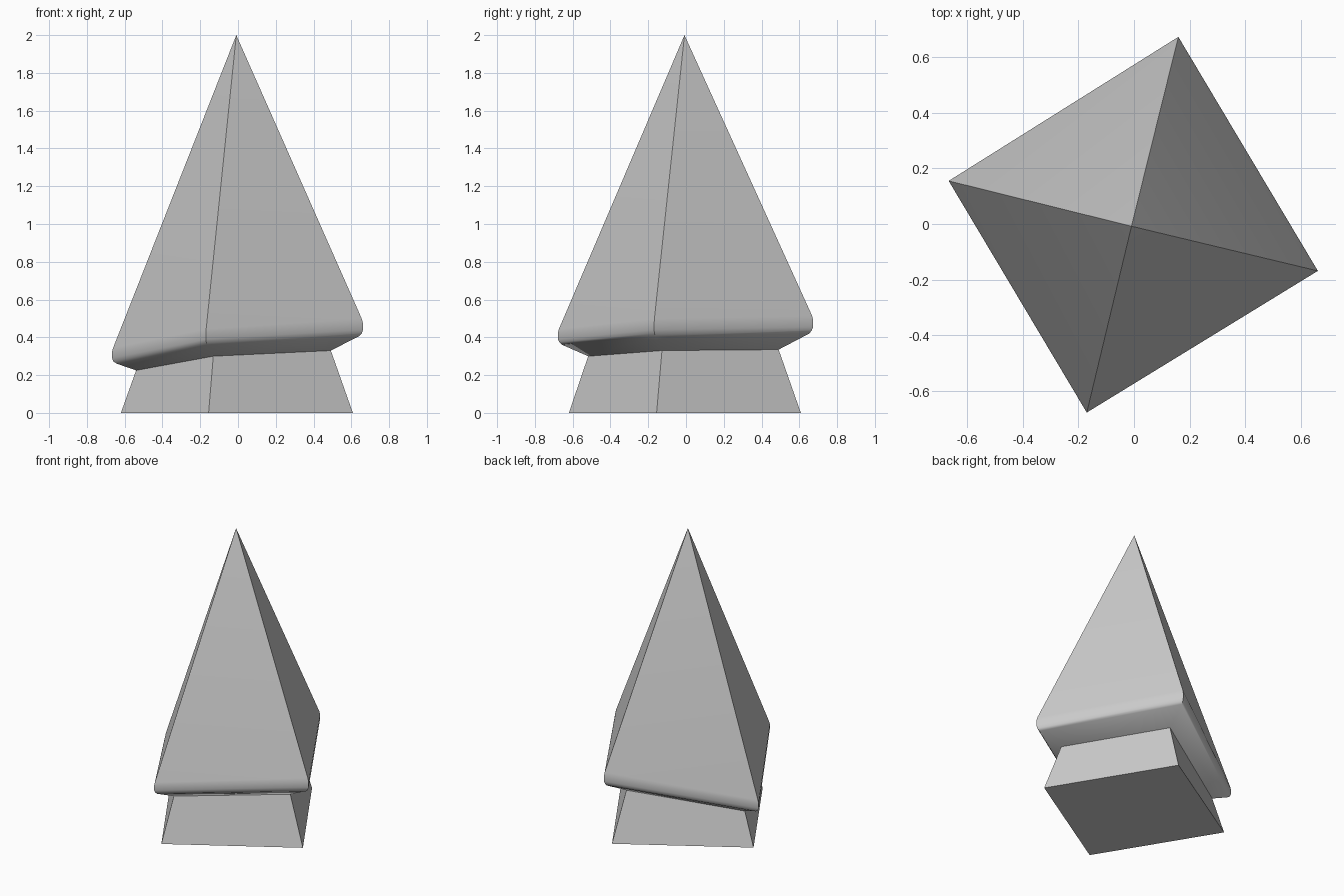
import bpy, bmesh, math

if "Cube" in bpy.data.objects:
    bpy.data.objects.remove(bpy.data.objects["Cube"])

CX, CY = -0.006, -0.006
APEX = (-0.009, -0.008, 2.0)
# Corner directions, in order: left, front, right, back
ANGLES = [math.radians(a) for a in (166.3, 256.3, 346.3, 436.3)]


def ring(bm, radii, heights):
    return [bm.verts.new((CX + r * math.cos(a), CY + r * math.sin(a), z))
            for a, r, z in zip(ANGLES, radii, heights)]


def bridge(bm, low, high):
    for i in range(4):
        j = (i + 1) % 4
        bm.faces.new((low[i], low[j], high[j], high[i]))


def finish(bm, name):
    bmesh.ops.recalc_face_normals(bm, faces=bm.faces)
    mesh = bpy.data.meshes.new(name)
    bm.to_mesh(mesh)
    bm.free()
    obj = bpy.data.objects.new(name, mesh)
    bpy.context.collection.objects.link(obj)
    bpy.ops.object.select_all(action='DESELECT')
    obj.select_set(True)
    bpy.context.view_layer.objects.active = obj
    bpy.ops.object.shade_smooth_by_angle(angle=math.radians(50))


# One continuous skin: tapered trunk, slanted underside, rounded rim, spire
bm = bmesh.new()
rings = [
    ring(bm, [0.632] * 4, [0, 0, 0, 0]),
    ring(bm, [0.549, 0.527, 0.512, 0.511], [0.225, 0.30, 0.33, 0.335]),
    ring(bm, [0.653, 0.668, 0.664, 0.678], [0.26, 0.36, 0.405, 0.42]),
    ring(bm, [0.673, 0.684, 0.681, 0.692], [0.272, 0.375, 0.422, 0.438]),
    ring(bm, [0.680, 0.692, 0.687, 0.699], [0.29, 0.39, 0.44, 0.455]),
    ring(bm, [0.680, 0.692, 0.687, 0.699], [0.325, 0.425, 0.475, 0.49]),
    ring(bm, [0.674, 0.686, 0.680, 0.693], [0.345, 0.445, 0.50, 0.515]),
]
bm.faces.new(reversed(rings[0]))
for low, high in zip(rings, rings[1:]):
    bridge(bm, low, high)
tip = bm.verts.new(APEX)
for i in range(4):
    bm.faces.new((rings[-1][i], rings[-1][(i + 1) % 4], tip))
finish(bm, "tree")
